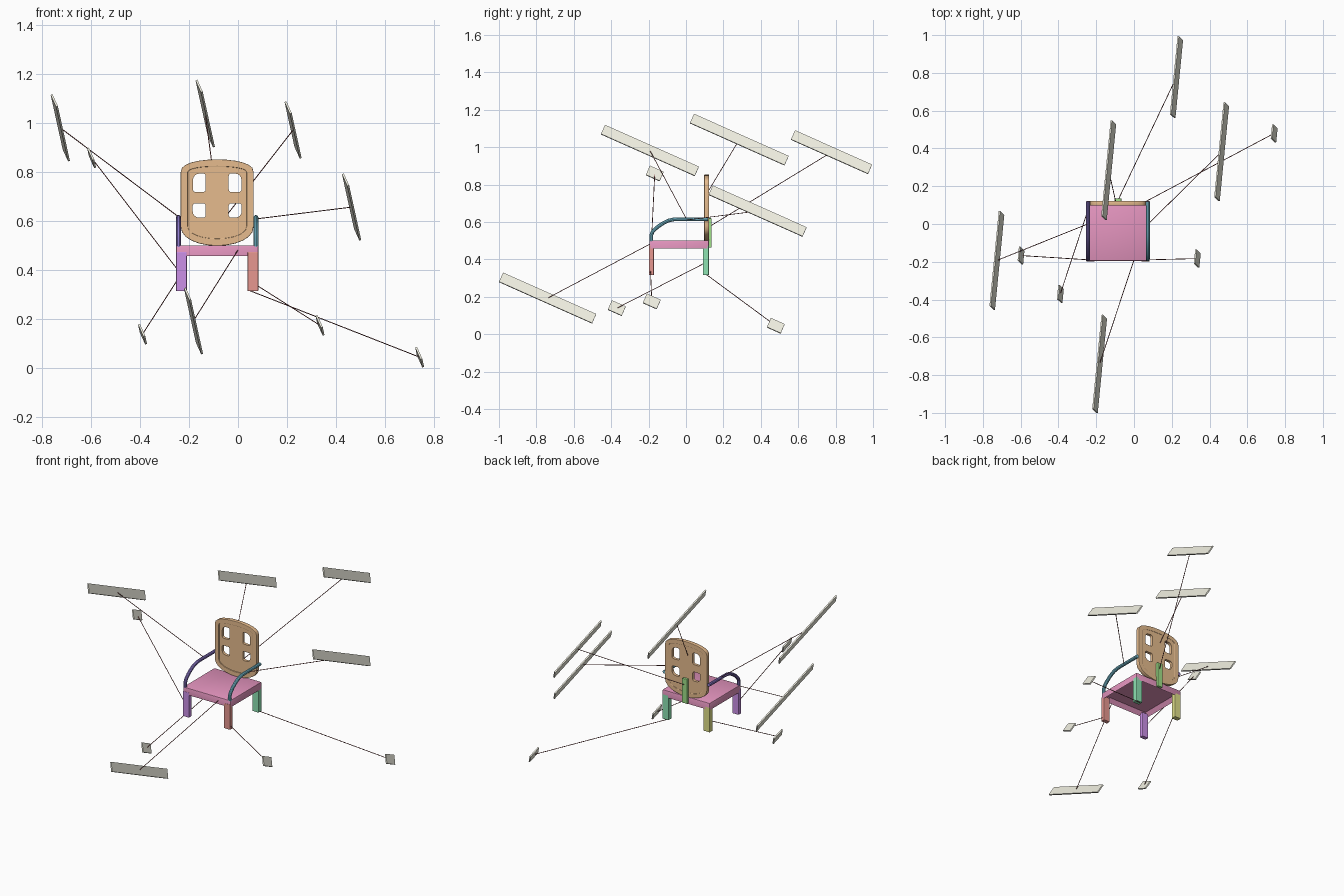
import bpy, bmesh, math
from mathutils import Vector, Matrix

if "Cube" in bpy.data.objects:
    bpy.data.objects.remove(bpy.data.objects["Cube"])

CX = -0.085  # chair centre line


def material(name, rgb):
    m = bpy.data.materials.new(name)
    m.diffuse_color = (*rgb, 1)
    m.use_nodes = True
    m.node_tree.nodes["Principled BSDF"].inputs["Base Color"].default_value = m.diffuse_color
    return m


def add(name, mesh, mat):
    ob = bpy.data.objects.new(name, mesh)
    bpy.context.scene.collection.objects.link(ob)
    mesh.materials.clear()
    mesh.materials.append(mat)
    return ob


def smooth(ob, angle=35):
    bpy.ops.object.select_all(action='DESELECT')
    ob.select_set(True)
    bpy.context.view_layer.objects.active = ob
    bpy.ops.object.shade_smooth_by_angle(angle=math.radians(angle))


def box(name, lo, hi, mat, bevel=0.0):
    lo, hi = Vector(lo), Vector(hi)
    bm = bmesh.new()
    bmesh.ops.create_cube(bm, size=1, matrix=Matrix.Translation((lo + hi) / 2)
                          @ Matrix.Diagonal((*(hi - lo), 1)))
    if bevel:
        bmesh.ops.bevel(bm, geom=bm.edges[:], offset=bevel, segments=2,
                        profile=0.5, affect='EDGES')
    me = bpy.data.meshes.new(name)
    bm.to_mesh(me)
    bm.free()
    return add(name, me, mat)


def curve_mesh(name, splines, mat, cyclic, dim, matrix=Matrix(), **props):
    cu = bpy.data.curves.new(name, 'CURVE')
    cu.dimensions = dim
    for key, val in props.items():
        setattr(cu, key, val)
    for pts in splines:
        sp = cu.splines.new('POLY')
        sp.points.add(len(pts) - 1)
        for p, co in zip(sp.points, pts):
            p.co = (*co, 0, 1) if len(co) == 2 else (*co, 1)
        sp.use_cyclic_u = cyclic
    tmp = bpy.data.objects.new(name + "_path", cu)
    bpy.context.scene.collection.objects.link(tmp)
    deps = bpy.context.evaluated_depsgraph_get()
    me = bpy.data.meshes.new_from_object(tmp.evaluated_get(deps))
    bpy.data.objects.remove(tmp)
    me.transform(matrix)
    ob = add(name, me, mat)
    smooth(ob)
    return ob


# seat: rounded slab, hollow underneath
bm = bmesh.new()
bmesh.ops.create_cube(bm, size=1, matrix=Matrix.Translation((CX, -0.037, 0.48))
                      @ Matrix.Diagonal((0.336, 0.318, 0.044, 1)))
rims = [e for e in bm.edges if min(v.co.z for v in e.verts) > 0.47
        or abs(e.verts[0].co.z - e.verts[1].co.z) > 0.01]
bmesh.ops.bevel(bm, geom=rims, offset=0.006, segments=2, profile=0.5, affect='EDGES')
bm.normal_update()
under = min(bm.faces, key=lambda f: f.calc_center_median().z)
bmesh.ops.inset_region(bm, faces=[under], thickness=0.018)
bmesh.ops.translate(bm, verts=under.verts[:], vec=(0, 0, 0.026))
me = bpy.data.meshes.new("seat")
bm.to_mesh(me)
bm.free()
smooth(add("seat", me, material("pink", (0.78, 0.30, 0.52))))

# legs
legs = [("front_left_leg", -0.253, -0.198, 0.026, (0.60, 0.28, 0.80)),
        ("front_right_leg", 0.039, -0.198, 0.026, (0.80, 0.31, 0.28)),
        ("back_left_leg", -0.253, 0.090, 0.032, (0.74, 0.74, 0.25)),
        ("back_right_leg", 0.039, 0.090, 0.032, (0.27, 0.77, 0.45))]
for name, x, y, d, rgb in legs:
    box(name, (x, y, 0.315), (x + 0.044, y + d, 0.475), material(name, rgb), 0.003)


# backrest: pierced panel with a raised rim
def outline(inset):
    w, top, bot = 0.149 - inset, 0.853 - inset, 0.50 + inset
    right = [(w, 0.575)]
    n = 12
    up = [(w * math.cos(math.pi * i / n),
           0.80 + (top - 0.80) * math.sin(math.pi * i / n) ** 0.8) for i in range(n + 1)]
    down = [(-w * math.cos(math.pi * i / n),
             0.58 - (0.58 - bot) * math.sin(math.pi * i / n) ** 0.9) for i in range(n + 1)]
    return up + down


def rounded(x0, x1, z0, z1, radii):
    corners = [(x1, z1, 0), (x0, z1, 90), (x0, z0, 180), (x1, z0, 270)]
    pts = []
    for (x, z, a), r in zip(corners, radii):
        cx = x - r if x == x1 else x + r
        cz = z - r if z == z1 else z + r
        for k in range(5):
            t = math.radians(a + k * 22.5)
            pts.append((cx + r * math.cos(t), cz + r * math.sin(t)))
    return pts


s, b = 0.010, 0.026
holes = [rounded(0.047, 0.099, 0.720, 0.795, (b, s, s, s)),
         rounded(-0.099, -0.047, 0.720, 0.795, (s, b, s, s)),
         rounded(0.047, 0.100, 0.615, 0.673, (s, s, s, b)),
         rounded(-0.100, -0.047, 0.615, 0.673, (s, s, b, s))]
stand = Matrix.Rotation(math.radians(90), 4, 'X')
orange = material("orange", (0.79, 0.50, 0.27))
curve_mesh("backrest_panel", [outline(0.003)] + holes, orange, True, '2D',
           Matrix.Translation((CX, 0.112, 0)) @ stand,
           extrude=0.009, fill_mode='BOTH')
curve_mesh("backrest_rim", [outline(0.003), outline(0.026)], orange, True, '2D',
           Matrix.Translation((CX, 0.110, 0)) @ stand,
           extrude=0.010, bevel_depth=0.003, bevel_resolution=1, fill_mode='BOTH')

# connector behind the backrest
box("back_connector", (CX - 0.018, 0.119, 0.463), (CX + 0.018, 0.136, 0.62),
    material("leaf_green", (0.35, 0.75, 0.25)), 0.002)

# arms: bent tubes
path = [(-0.186, 0.495), (-0.186, 0.53), (-0.178, 0.548), (-0.155, 0.571),
        (-0.125, 0.592), (-0.095, 0.607), (-0.065, 0.614), (-0.03, 0.615), (0.118, 0.615)]
for side, x, rgb in (("left", -0.243, (0.28, 0.20, 0.62)),
                     ("right", 0.073, (0.20, 0.55, 0.68))):
    curve_mesh(side + "_arm", [[(x, y, z) for y, z in path]], material(side + "_arm", rgb),
               False, '3D', bevel_depth=0.0105, bevel_resolution=3, use_fill_caps=True)

# blank tag plates with leader lines: name, plate centre, half length in y, line end
tags = [("left_arm", (-0.726, -0.193, 0.982), 0.251, (-0.245, 0.0, 0.62)),
        ("backrest", (-0.134, 0.285, 1.040), 0.253, (-0.095, 0.11, 0.75)),
        ("connector", (0.225, 0.778, 0.973), 0.206, (-0.085, 0.125, 0.575)),
        ("right_arm", (0.464, 0.383, 0.658), 0.251, (0.075, 0.0, 0.61)),
        ("front_left_leg", (-0.598, -0.167, 0.859), 0.037, (-0.235, -0.19, 0.387)),
        ("back_left_leg", (-0.390, -0.370, 0.139), 0.037, (-0.235, 0.10, 0.38)),
        ("front_right_leg", (0.335, -0.183, 0.175), 0.037, (0.062, -0.19, 0.348)),
        ("back_right_leg", (0.742, 0.480, 0.045), 0.037, (0.045, 0.11, 0.318)),
        ("seat", (-0.182, -0.740, 0.193), 0.249, (0.0, -0.19, 0.483))]
cream = material("cream", (0.87, 0.86, 0.75))
maroon = material("maroon", (0.25, 0.07, 0.07))
along = Vector((0.098, 1, -0.445))
up = Vector((-0.011, 0.0107, 0.0243))
normal = along.cross(up).normalized()
for name, c, half, end in tags:
    plate = box(name + "_tag", (-1, -1, -1), (1, 1, 1), cream)
    basis = Matrix((along * half, up, normal * 0.004)).transposed().to_4x4()
    plate.data.transform(Matrix.Translation(c) @ basis)
    curve_mesh(name + "_tag_line", [[c, end]], maroon, False, '3D',
               bevel_depth=0.002, bevel_resolution=1, use_fill_caps=True)
